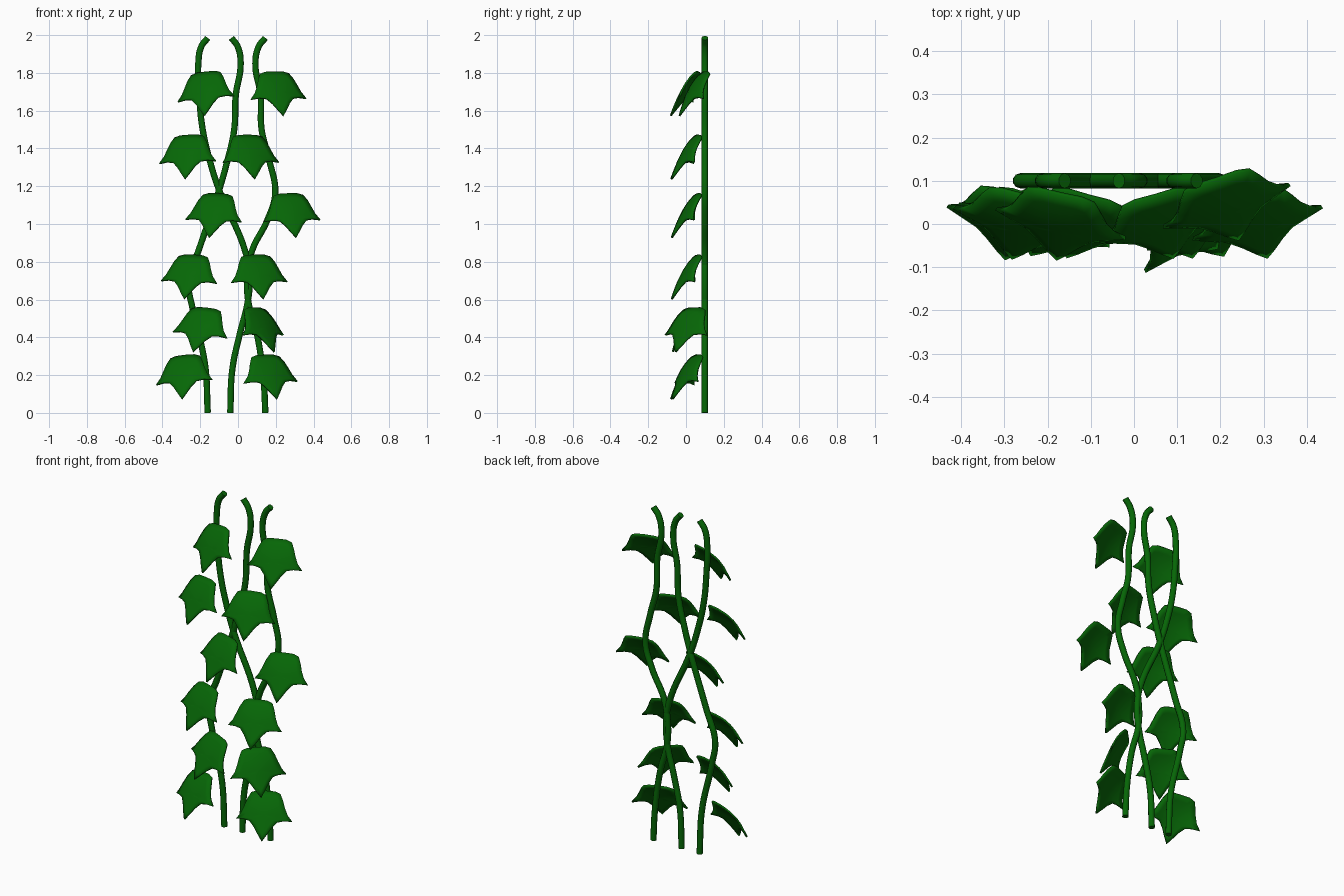
import bpy, bmesh
from math import radians
from mathutils import Matrix, Vector

if "Cube" in bpy.data.objects:
    bpy.data.objects.remove(bpy.data.objects["Cube"])

green = bpy.data.materials.new("ivy_green")
green.diffuse_color = (0.002, 0.135, 0.002, 1)
green.use_nodes = True
green.node_tree.nodes["Principled BSDF"].inputs["Base Color"].default_value = green.diffuse_color


def finish(ob):
    ob.data.materials.append(green)
    bpy.ops.object.select_all(action='DESELECT')
    ob.select_set(True)
    bpy.context.view_layer.objects.active = ob


# Climbing stems: wavy round tubes in one plane, listed as (x, z)
def stem(name, path):
    cu = bpy.data.curves.new(name, 'CURVE')
    cu.dimensions = '3D'
    cu.bevel_depth = 0.0175
    cu.bevel_resolution = 3
    cu.resolution_u = 8
    cu.use_fill_caps = True
    sp = cu.splines.new('BEZIER')
    sp.bezier_points.add(len(path) - 1)
    for bp, (x, z) in zip(sp.bezier_points, path):
        bp.co = (x, 0.1, z)
        bp.handle_left_type = bp.handle_right_type = 'AUTO'
    ob = bpy.data.objects.new(name, cu)
    bpy.context.collection.objects.link(ob)
    finish(ob)
    bpy.ops.object.convert(target='MESH')
    bpy.ops.object.shade_smooth_by_angle(angle=radians(50))


stem("stem_left", [(-.16, 0), (-.175, .26), (-.24, .55), (-.262, .7), (-.205, .87), (-.1, 1.18),
                   (-.06, 1.32), (-.02, 1.5), (-.012, 1.68), (.014, 1.85), (-.002, 1.94), (-.035, 1.985)])
stem("stem_middle", [(-.041, 0), (-.03, .23), (.01, .42), (.05, .58), (.062, .72), (.04, .85),
                     (-.1, 1.18), (-.145, 1.32), (-.187, 1.5), (-.205, 1.68), (-.21, 1.85),
                     (-.194, 1.94), (-.16, 1.985)])
stem("stem_right", [(.145, 0), (.135, .18), (.1, .42), (.053, .6), (.052, .75), (.075, .86), (.155, 1.02),
                    (.197, 1.16), (.165, 1.34), (.125, 1.5), (.12, 1.68), (.092, 1.85), (.11, 1.94), (.145, 1.985)])

# Leaf outline: right half from the top to the bottom tip, then mirrored
half = [(0, .13), (.05, .129), (.08, .118), (.098, .082), (.112, .042), (.128, .005), (.154, -.028),
        (.11, -.029), (.075, -.038), (.048, -.07), (.022, -.112), (0, -.145)]
outline = half + [(-u, v) for u, v in half[-2:0:-1]]


# Three-pointed leaf of shrinking rings, curled back at the top and sides
def leaf(name, x, top, yaw, roll, y=0.0, tilt=27.5):
    bm = bmesh.new()

    def vert(u, v):
        side = .03 if v < 0 else .03 - .1 * v
        d = -.014 + .024 * (max(v, 0) / .13) ** 2 + side * (u / .15) ** 2
        return bm.verts.new((u, d, v))
    rings = [[vert(u * s, v * s) for u, v in outline] for s in (1, .75, .5, .25)]
    n = len(outline)
    for a, b in zip(rings, rings[1:]):
        for i in range(n):
            j = (i + 1) % n
            bm.faces.new((a[i], a[j], b[j], b[i]))
    mid = vert(0, 0)
    for i in range(n):
        bm.faces.new((rings[-1][i], rings[-1][(i + 1) % n], mid))
    bmesh.ops.recalc_face_normals(bm, faces=bm.faces)
    me = bpy.data.meshes.new(name)
    bm.to_mesh(me)
    bm.free()
    ob = bpy.data.objects.new(name, me)
    bpy.context.collection.objects.link(ob)
    ob.matrix_world = (Matrix.Translation(Vector((x, y, top - .116)))
                       @ Matrix.Rotation(radians(yaw), 4, 'Z')
                       @ Matrix.Rotation(radians(-tilt), 4, 'X')
                       @ Matrix.Rotation(radians(-roll), 4, 'Y'))
    mod = ob.modifiers.new("thickness", 'SOLIDIFY')
    mod.thickness = 0.010
    mod.offset = 0
    finish(ob)
    bpy.ops.object.shade_smooth_by_angle(angle=radians(40))


# Leaves on both sides: x, top z, yaw, roll (and y where set back)
leaves = [(-.173, 1.81, -16, 7), (.214, 1.81, 18, 1, .04),
          (-.268, 1.475, -15, 3), (.068, 1.475, 16, 0),
          (-.128, 1.165, -14, -3), (.285, 1.165, 13, 2),
          (-.258, .84, -15, -3), (.112, .84, 15, 1),
          (-.198, .56, -17, -7), (.134, .56, 46, 0),
          (-.287, .31, -18, 6), (.172, .31, 22, 2)]
for i, p in enumerate(leaves):
    leaf("leaf_%s_%d" % (("left", "right")[i % 2], i // 2 + 1), *p)
